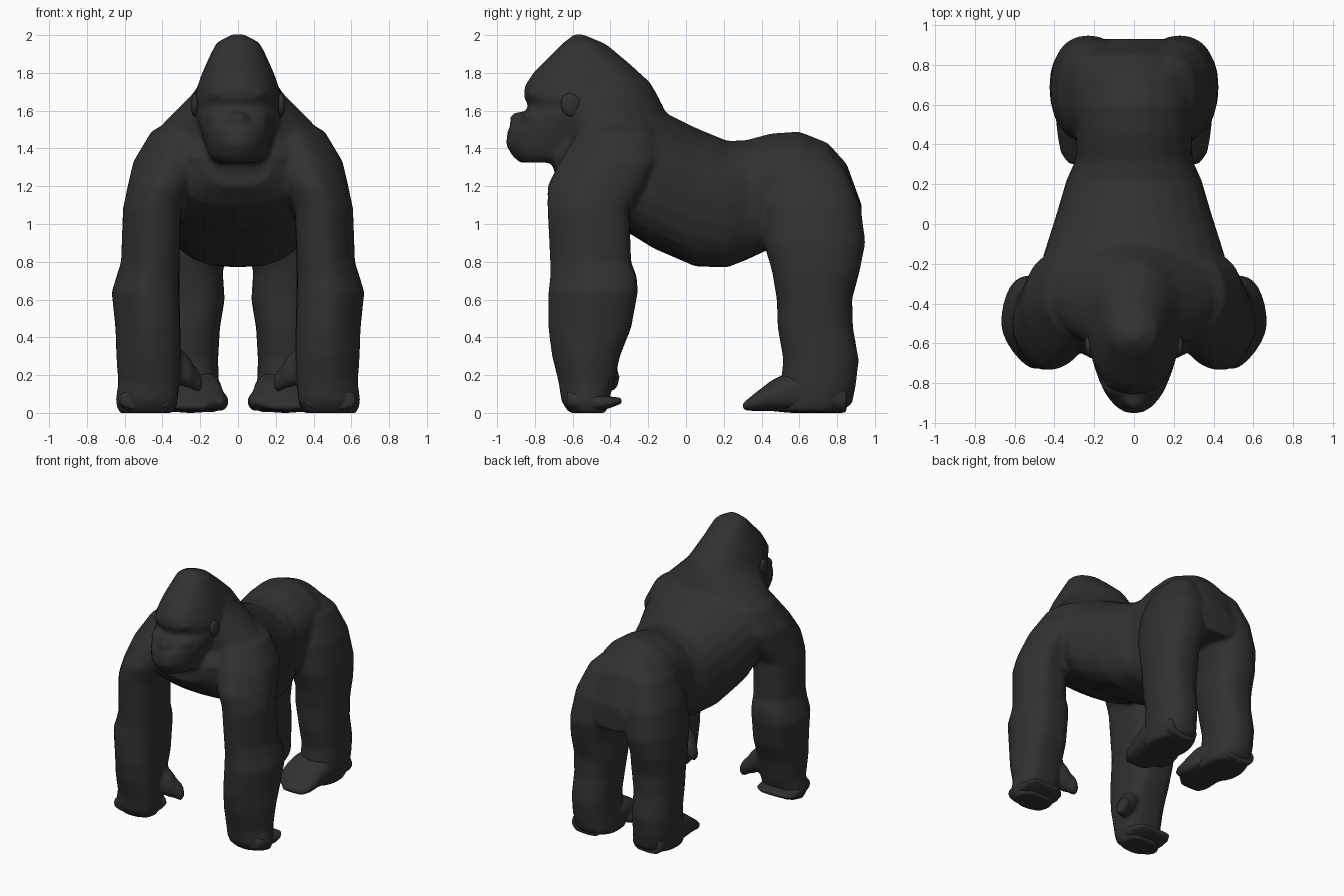
import bpy
import bmesh
from math import cos, sin, pi
from mathutils import Matrix, Vector

default = bpy.data.objects.get("Cube")
if default:
    bpy.data.objects.remove(default)

fur = bpy.data.materials.new("charcoal_fur")
fur.use_nodes = True
FUR_COLOUR = (0.03, 0.03, 0.03, 1)
fur.diffuse_color = FUR_COLOUR
fur.node_tree.nodes["Principled BSDF"].inputs["Base Color"].default_value = FUR_COLOUR


def rounded(angle, power):
    """Point on a unit superellipse."""
    c, s = cos(angle), sin(angle)
    x = abs(c) ** (2 / power) * (1 if c > 0 else -1)
    y = abs(s) ** (2 / power) * (1 if s > 0 else -1)
    return x, y


def loft(bm, rings, axis="z", side=1, power=2.3, skew=0, toward=0, sides=24):
    """Skin rings of (position, x min, x max, low, high) along an axis.
    The section is fuller in the direction 'toward' and leaner opposite."""
    loops = []
    for pos, x_min, x_max, low, high in rings:
        loop = []
        for i in range(sides):
            angle = 2 * pi * i / sides
            u, v = rounded(angle, power + skew * cos(angle - toward))
            x = side * ((x_min + x_max) / 2 + u * (x_max - x_min) / 2)
            w = (low + high) / 2 + v * (high - low) / 2
            point = (x, w, pos) if axis == "z" else (x, pos, w)
            loop.append(bm.verts.new(point))
        loops.append(loop)
    for a, b in zip(loops, loops[1:]):
        for i in range(sides):
            j = (i + 1) % sides
            bm.faces.new((a[i], a[j], b[j], b[i]))
    bm.faces.new(loops[0])
    bm.faces.new(loops[-1])


def symmetric(rings):
    """Expand (position, half width, low, high) into full rings."""
    return [(p, -half, half, low, high) for p, half, low, high in rings]


def ellipsoid(bm, centre, radii, tilt=0, axis="X"):
    matrix = (Matrix.Translation(Vector(centre)) @ Matrix.Rotation(tilt, 4, axis)
              @ Matrix.Diagonal(Vector((*radii, 1))))
    bmesh.ops.create_uvsphere(bm, u_segments=16, v_segments=10, radius=1, matrix=matrix)


def finish(bm, name, voxel, smoothing):
    """Blend the overlapping volumes of a part into one smooth skin."""
    bmesh.ops.recalc_face_normals(bm, faces=bm.faces[:])
    mesh = bpy.data.meshes.new(name)
    bm.to_mesh(mesh)
    bm.free()
    mesh.materials.append(fur)
    obj = bpy.data.objects.new(name, mesh)
    bpy.context.collection.objects.link(obj)
    remesh = obj.modifiers.new("blend", "REMESH")
    remesh.mode = "VOXEL"
    remesh.voxel_size = voxel
    remesh.use_smooth_shade = True
    smooth = obj.modifiers.new("soften", "SMOOTH")
    smooth.factor = 0.5
    smooth.iterations = smoothing


# Trunk: chest, belly, back and rump
torso = symmetric([
    (-.69, .18, 1.2, 1.42), (-.6, .33, 1.1, 1.5), (-.45, .4, 1, 1.6),
    (-.3, .45, .95, 1.66), (-.17, .46, .87, 1.62), (.05, .39, .775, 1.51),
    (.22, .34, .77, 1.44), (.32, .295, .81, 1.445), (.45, .29, .87, 1.48),
    (.6, .29, .9, 1.49), (.75, .27, .9, 1.43), (.85, .23, .9, 1.32),
    (.93, .14, .9, 1.1)])

# Nape sloping from the crest out to the shoulders
nape = symmetric([
    (1.95, .08, -.6, -.42), (1.85, .155, -.65, -.3), (1.75, .2, -.66, -.19),
    (1.69, .24, -.68, -.155), (1.61, .32, -.68, -.115), (1.54, .39, -.66, -.09),
    (1.45, .45, -.64, -.09), (1.35, .44, -.72, -.1), (1.25, .36, -.69, -.15)])

# Head: crest, brow and muzzle
head = symmetric([
    (2.005, .03, -.59, -.55), (1.96, .115, -.65, -.44), (1.89, .15, -.72, -.36),
    (1.8, .19, -.81, -.27), (1.73, .215, -.855, -.22), (1.67, .235, -.86, -.2),
    (1.62, .235, -.83, -.2), (1.57, .225, -.885, -.25), (1.5, .2, -.945, -.3),
    (1.42, .175, -.955, -.4), (1.36, .15, -.92, -.5), (1.325, .11, -.88, -.6)])

# Arm from shoulder to wrist
arm = [
    (1.55, .15, .35, -.5, -.2), (1.49, .13, .46, -.57, -.16),
    (1.33, .18, .555, -.67, -.15), (1.2, .25, .585, -.735, -.22),
    (1.08, .3, .61, -.735, -.3), (.8, .31, .62, -.72, -.29),
    (.72, .31, .645, -.72, -.26), (.64, .31, .67, -.73, -.255),
    (.45, .305, .65, -.73, -.29), (.3, .305, .645, -.71, -.35),
    (.16, .31, .635, -.675, -.38), (.06, .32, .65, -.66, -.41),
    (0, .35, .63, -.62, -.42)]

# Leg from hip to heel
leg = [
    (1.4, .06, .18, .5, .74), (1.28, .05, .305, .46, .85),
    (1.1, .02, .385, .41, .925), (.9, .04, .42, .41, .95),
    (.75, .08, .425, .455, .92), (.6, .07, .42, .48, .88),
    (.45, .095, .41, .485, .885), (.28, .105, .41, .515, .915),
    (.15, .1, .41, .5, .9), (.05, .09, .4, .48, .88),
    (.005, .1, .39, .5, .82)]

body = bmesh.new()
loft(body, torso, axis="y", power=2.4, skew=.4, toward=-pi / 2)
loft(body, nape, power=2)
loft(body, head, power=2.1)
ellipsoid(body, (0, -.8, 1.69), (.15, .055, .035))
ellipsoid(body, (0, -.88, 1.55), (.06, .055, .045))
for side in (1, -1):
    # Arms are fullest at the inner back and lean at the outer front
    loft(body, arm, side=side, power=2.4, skew=.8, toward=3 * pi / 4)
    loft(body, leg, side=side, power=2.3)
    # Cheek
    ellipsoid(body, (side * .095, -.79, 1.56), (.075, .08, .05))
    # Thumb hanging inward from the wrist
    ellipsoid(body, (side * .3, -.43, .24), (.065, .07, .12), tilt=side * .5, axis="Y")
    ellipsoid(body, (side * .235, -.4, .185), (.042, .05, .08), tilt=side * .4, axis="Y")
finish(body, "body", voxel=.016, smoothing=5)

foot = [
    (.85, .14, .38, 0, .14), (.7, .1, .4, 0, .22), (.55, .085, .395, 0, .22),
    (.45, .075, .385, .01, .17), (.36, .11, .37, .01, .1), (.3, .17, .33, .015, .05)]
fingers = [
    (-.63, .36, .62, .02, .12), (-.55, .33, .64, 0, .13), (-.45, .32, .645, .01, .1),
    (-.39, .33, .64, .03, .085), (-.34, .38, .61, .05, .08)]

for side, label in ((1, "left"), (-1, "right")):
    # Ear, lying flat against the head
    ear = bmesh.new()
    ellipsoid(ear, (side * .228, -.61, 1.63), (.022, .055, .065), tilt=.3)
    finish(ear, label + "_ear", voxel=.009, smoothing=1)

    # Foot with a separate big toe on the inner side
    sole = bmesh.new()
    loft(sole, foot, axis="y", side=side, power=2.6)
    ellipsoid(sole, (side * .095, .47, .06), (.045, .12, .05))
    finish(sole, label + "_foot", voxel=.013, smoothing=3)

    # Knuckles pressed to the ground, fingers curled back
    hand = bmesh.new()
    loft(hand, fingers, axis="y", side=side, power=2.8)
    finish(hand, label + "_fingers", voxel=.012, smoothing=2)
